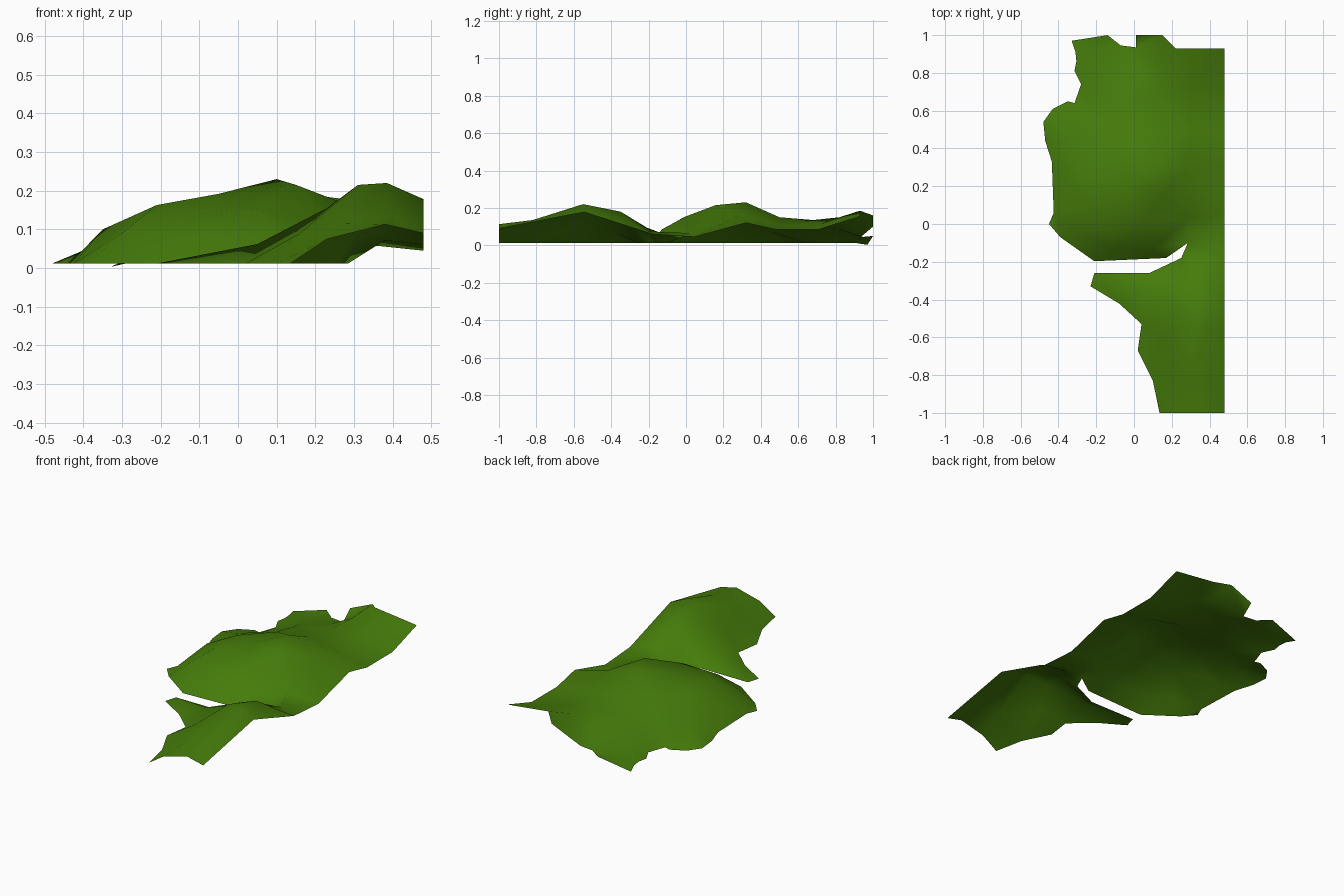
import bpy, bmesh
from mathutils import Vector
from mathutils.geometry import delaunay_2d_cdt

SEA = 0.012

# inland border (x, y, z), running round the straight right-hand side
border = [(0.135, -1.0, SEA), (0.23, -1.0, 0.075), (0.38, -1.0, 0.113), (0.48, -1.0, 0.09),
          (0.48, -0.545, 0.178), (0.48, -0.18, 0.06), (0.48, 0.045, 0.045),
          (0.48, 0.32, 0.12), (0.48, 0.48, 0.085), (0.48, 0.71, 0.085),
          (0.48, 0.93, 0.155), (0.22, 0.93, 0.185), (0.15, 1.0, 0.16),
          (0.01, 1.0, 0.1), (0.01, 0.935, 0.045), (-0.07, 0.945, 0.045),
          (-0.14, 1.0, 0.05), (-0.33, 0.97, 0.003)]

# coastline (x, y) at sea level, back left round to the front
coast = [(-0.31, 0.91), (-0.305, 0.86), (-0.315, 0.81), (-0.28, 0.74), (-0.315, 0.64),
         (-0.35, 0.65), (-0.43, 0.61), (-0.48, 0.54), (-0.47, 0.44), (-0.435, 0.33),
         (-0.425, 0.06), (-0.45, 0.0), (-0.39, -0.07), (-0.21, -0.197), (0.17, -0.18),
         (0.285, -0.1), (0.25, -0.18), (0.08, -0.26), (-0.21, -0.26), (-0.23, -0.33),
         (-0.08, -0.42), (0.04, -0.53), (0.02, -0.67), (0.1, -0.83)]

# summits, ridges and hollows (x, y, z)
main_hill = [(0.1, 0.32, 0.23), (0.15, 0.16, 0.215), (-0.05, 0.2, 0.192), (-0.21, 0.1, 0.163),
             (-0.21, 0.3, 0.155), (-0.35, 0.22, 0.1), (-0.33, 0.45, 0.075),
             (-0.05, 0.42, 0.17), (0.05, 0.0, 0.155), (-0.3, -0.03, 0.09),
             (-0.11, -0.13, 0.08), (0.1, -0.13, 0.085), (-0.1, -0.03, 0.14),
             (0.28, 0.3, 0.165), (0.29, 0.03, 0.065)]
back_land = [(0.1, 0.5, 0.15), (0.3, 0.5, 0.11), (0.12, 0.68, 0.135), (0.3, 0.72, 0.115),
             (0.15, 0.82, 0.15), (0.02, 0.82, 0.085), (-0.08, 0.62, 0.115),
             (-0.22, 0.55, 0.075), (-0.15, 0.8, 0.055), (-0.22, 0.92, 0.028)]
front_hill = [(0.31, -0.53, 0.215), (0.385, -0.55, 0.22), (0.23, -0.46, 0.155),
              (0.25, -0.32, 0.13), (0.36, -0.35, 0.18), (0.31, -0.21, 0.095),
              (0.05, -0.36, 0.062), (0.38, -0.15, 0.072), (0.16, -0.6, 0.09),
              (0.27, -0.82, 0.115), (0.4, -0.82, 0.135)]

outline = border + [(x, y, SEA) for x, y in coast]
points = outline + main_hill + back_land + front_hill
result = delaunay_2d_cdt([Vector(p[:2]) for p in points], [],
                         [list(range(len(outline)))], 1, 1e-5)
verts2d, faces, origin = result[0], result[2], result[3]

# land: one open sheet draped over the height points
bm = bmesh.new()
vs = [bm.verts.new((v.x, v.y, points[o[0]][2] if o else SEA)) for v, o in zip(verts2d, origin)]
for f in faces:
    face = bm.faces.new([vs[i] for i in f])
    face.normal_update()
    if face.normal.z < 0:
        face.normal_flip()
    face.smooth = True
mesh = bpy.data.meshes.new("grass_land")
bm.to_mesh(mesh)
bm.free()

green = bpy.data.materials.new("grass green")
green.diffuse_color = (0.06, 0.2, 0.003, 1)
mesh.materials.append(green)
land = bpy.data.objects.new("grass_land", mesh)
bpy.context.collection.objects.link(land)
